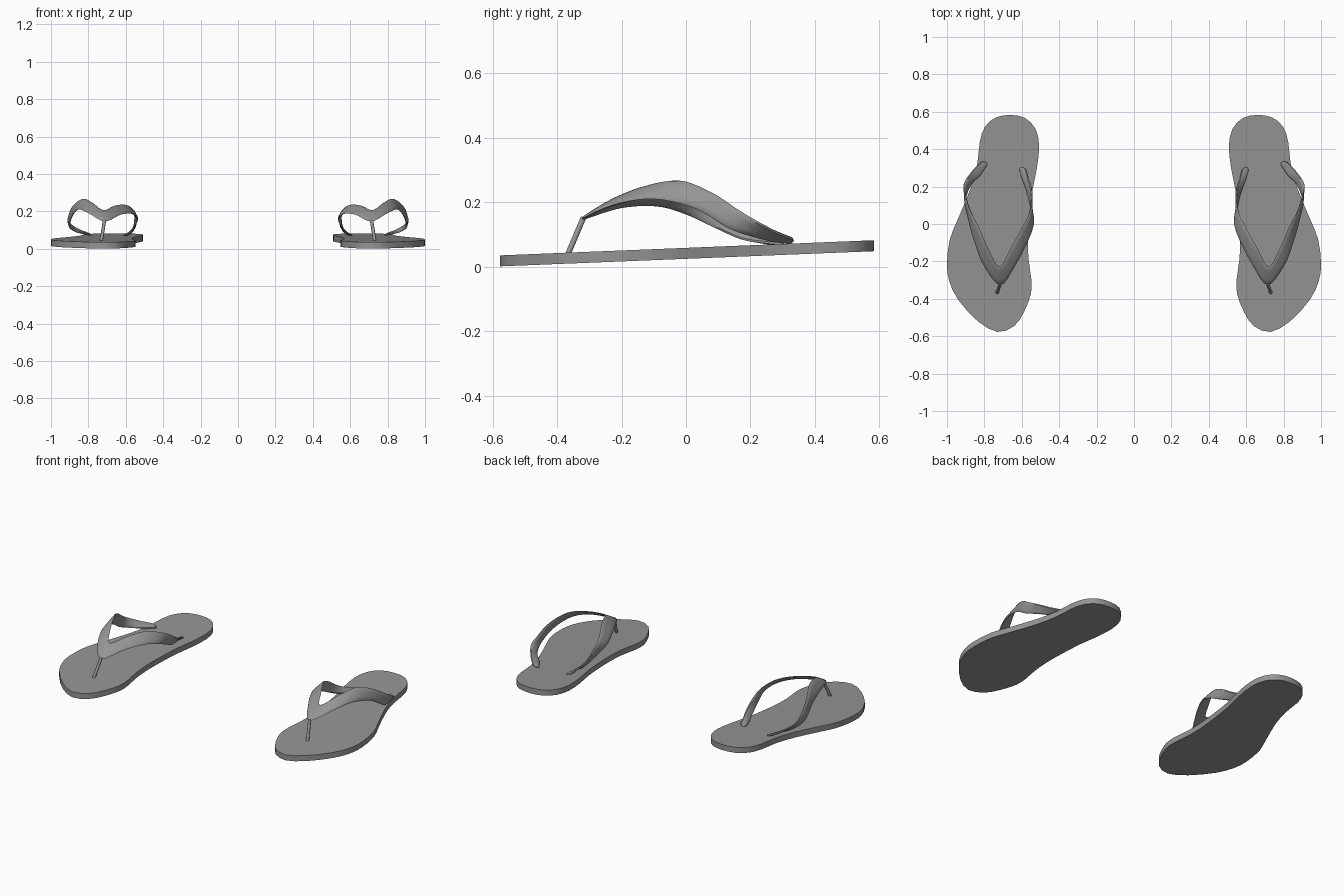
import bpy, bmesh
from mathutils import Vector

if "Cube" in bpy.data.objects:
    bpy.data.objects.remove(bpy.data.objects["Cube"])

rubber = bpy.data.materials.new("dark_rubber")
rubber.diffuse_color = (.3, .3, .3, 1)
rubber.use_nodes = True
rubber.node_tree.nodes["Principled BSDF"].inputs["Base Color"].default_value = rubber.diffuse_color


def spline(pts, steps, closed=False):
    """Catmull-Rom curve through the points."""
    n = len(pts)
    get = (lambda i: pts[i % n]) if closed else (lambda i: pts[max(0, min(n - 1, i))])
    out = []
    for i in range(n if closed else n - 1):
        a, b, c, d = (Vector(get(i + k)) for k in (-1, 0, 1, 2))
        for s in range(steps):
            t = s / steps
            out.append(0.5 * (2 * b + (c - a) * t + (2 * a - 5 * b + 4 * c - d) * t * t
                              + (3 * b - a - 3 * c + d) * t ** 3))
    if not closed:
        out.append(Vector(pts[-1]))
    return out


def finish(name, bm, angle):
    """Make the object and mirror it to the other foot."""
    bmesh.ops.recalc_face_normals(bm, faces=bm.faces)
    me = bpy.data.meshes.new(name)
    bm.to_mesh(me)
    bm.free()
    me.materials.append(rubber)
    ob = bpy.data.objects.new(name, me)
    bpy.context.collection.objects.link(ob)
    mod = ob.modifiers.new("other_foot", 'MIRROR')
    mod.use_mirror_merge = False
    bpy.ops.object.select_all(action='DESELECT')
    ob.select_set(True)
    bpy.context.view_layer.objects.active = ob
    bpy.ops.object.shade_smooth_by_angle(angle=angle)
    return ob


def loft(name, rings):
    bm = bmesh.new()
    vs = [[bm.verts.new(p) for p in r] for r in rings]
    for r, q in zip(vs, vs[1:]):
        for i in range(len(r)):
            j = (i + 1) % len(r)
            bm.faces.new((r[i], r[j], q[j], q[i]))
    bm.faces.new(vs[0])
    bm.faces.new(vs[-1])
    return finish(name, bm, 0.7)


# sole: foot outline on a gentle slope rising to the heel
outline = [(.73, -.577), (.835, -.52), (.94, -.406), (.988, -.305), (1.0, -.21),
           (.984, -.08), (.94, .03), (.875, .187), (.838, .32), (.825, .438),
           (.797, .52), (.738, .57), (.66, .583), (.583, .567), (.527, .51),
           (.507, .417), (.52, .294), (.545, .17), (.56, .03), (.567, -.08),
           (.564, -.187), (.549, -.294), (.551, -.374), (.588, -.47), (.64, -.545)]
loft("sole", [[(p.x, p.y, .0245 + .0405 * p.y + h) for p in spline(outline, 2, True)]
              for h in (0, .034)])

# strap: stations of (upper edge, lower edge), inner anchor -> toe -> outer anchor
stations = [
    ((.575, .285, .083), (.612, .285, .070)),
    ((.566, .25, .095), (.602, .25, .072)),
    ((.548, .19, .125), (.572, .17, .085)),
    ((.548, .12, .172), (.550, .08, .125)),
    ((.563, .05, .208), (.537, .00, .162)),
    ((.605, -.03, .235), (.566, -.09, .187)),
    ((.660, -.13, .230), (.628, -.21, .182)),
    ((.720, -.226, .207), (.713, -.326, .146)),
    ((.780, -.13, .247), (.802, -.225, .192)),
    ((.828, -.02, .267), (.852, -.10, .210)),
    ((.880, .08, .230), (.885, .03, .180)),
    ((.903, .16, .178), (.902, .13, .120)),
    ((.908, .22, .142), (.870, .21, .092)),
    ((.865, .285, .108), (.822, .26, .080)),
    ((.826, .325, .090), (.787, .312, .074)),
]
ups = spline([s[0] for s in stations], 5)
lows = spline([s[1] for s in stations], 5)
section = [(-.5, 0), (-.42, .8), (-.2, 1), (.2, 1), (.42, .8), (.5, 0),
           (.42, -.8), (.2, -1), (-.2, -1), (-.42, -.8)]


def ring(i, grow=1.0, shift=0.0):
    a, b = max(0, i - 1), min(len(ups) - 1, i + 1)
    along = (ups[b] + lows[b] - ups[a] - lows[a]).normalized()
    across = ups[i] - lows[i]
    out = along.cross(across).normalized()
    mid = (ups[i] + lows[i]) / 2 + along * shift
    return [mid + across * u * grow + out * v * .006 * grow for u, v in section]


# rounded ends beyond the first and last stations
caps = [(.9, .008), (.65, .014), (.3, .018)]
last = len(ups) - 1
loft("strap", [ring(0, g, -s) for g, s in reversed(caps)]
     + [ring(i) for i in range(last + 1)]
     + [ring(last, g, s) for g, s in caps])

# toe post: thin round peg from strap tip into the sole
base, tip = Vector((.733, -.37, .03)), Vector((.714, -.318, .152))
bm = bmesh.new()
bmesh.ops.create_cone(bm, cap_ends=True, segments=10, radius1=.009, radius2=.009,
                      depth=(tip - base).length)
bmesh.ops.rotate(bm, verts=bm.verts, cent=(0, 0, 0),
                 matrix=(tip - base).to_track_quat('Z', 'Y').to_matrix())
bmesh.ops.translate(bm, verts=bm.verts, vec=(tip + base) / 2)
finish("toe_post", bm, 0.7)
